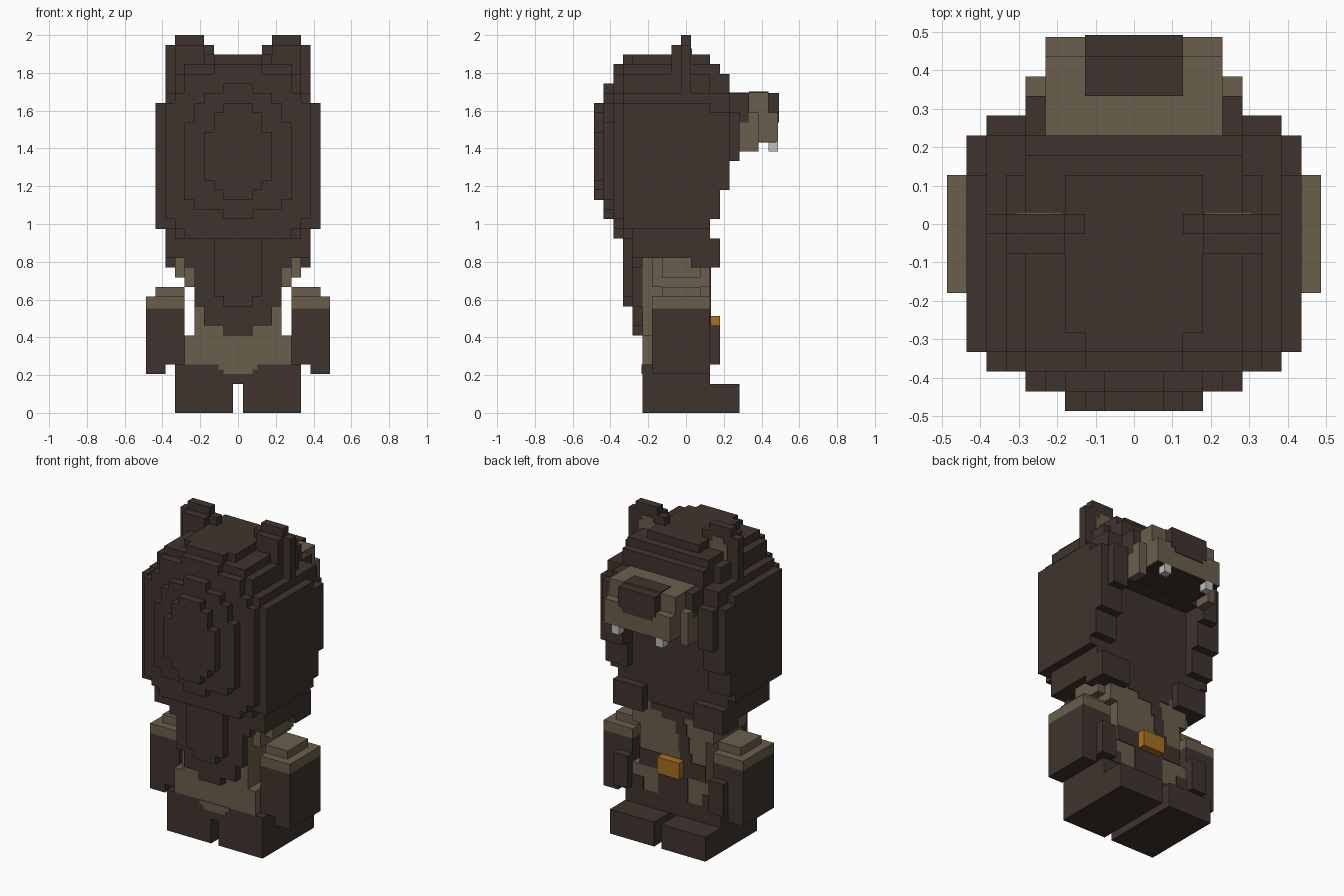
import bpy
import bmesh
from mathutils import Vector

# Remove the default cube only
default_cube = bpy.data.objects.get("Cube")
if default_cube:
    bpy.data.objects.remove(default_cube, do_unlink=True)

UNIT = 2 / 39      # size of one block
HALF_DEPTH = 9.5   # depth is counted in blocks from the -y end
THIN = 0.1         # thickness of painted plates, in blocks


def make_material(name, red, green, blue):
    material = bpy.data.materials.new(name)
    material.use_nodes = True
    colour = (red, green, blue, 1)
    material.diffuse_color = colour
    shader = material.node_tree.nodes["Principled BSDF"]
    shader.inputs["Base Color"].default_value = colour
    shader.inputs["Roughness"].default_value = 0.9
    return material


dark_fur = make_material("dark brown fur", 0.051, 0.034, 0.027)
tan_fur = make_material("tan fur", 0.147, 0.112, 0.073)
buckle_gold = make_material("orange gold", 0.38, 0.16, 0.015)
tooth_white = make_material("pale grey", 0.52, 0.52, 0.52)


def span(x0, x1, y0, y1, z0, z1):
    """One block given by its limits along each axis."""
    return [(x0, x1, y0, y1, z0, z1)]


def centred(width, y0, y1, z0, z1):
    """One block centred on the middle plane."""
    return span(-width / 2, width / 2, y0, y1, z0, z1)


def pair(x0, x1, y0, y1, z0, z1):
    """A block and its mirror image."""
    return span(x0, x1, y0, y1, z0, z1) + span(-x1, -x0, y0, y1, z0, z1)


def terrace(y0, y1, *tiers):
    """Centred blocks sharing a depth; each tier is width, bottom, top."""
    blocks = []
    for width, bottom, top in tiers:
        blocks += centred(width, y0, y1, bottom, top)
    return blocks


def build(name, material, *groups):
    """Join groups of blocks into one flat-shaded object."""
    bm = bmesh.new()
    for group in groups:
        for x0, x1, y0, y1, z0, z1 in group:
            low = Vector((x0, y0 - HALF_DEPTH, z0)) * UNIT
            high = Vector((x1, y1 - HALF_DEPTH, z1)) * UNIT
            middle, size = (low + high) / 2, high - low
            for vert in bmesh.ops.create_cube(bm, size=1)["verts"]:
                vert.co = middle + vert.co * size
    mesh = bpy.data.meshes.new(name)
    bm.to_mesh(mesh)
    bm.free()
    mesh.materials.append(material)
    part = bpy.data.objects.new(name, mesh)
    bpy.context.collection.objects.link(part)
    return part


# Hood: core, crown steps and the cheeks that frame the opening
build("hood_core", dark_fur,
      terrace(3, 12, (17, 19, 32), (15, 19, 33), (13, 18, 35), (11, 19, 36)))
build("hood_crown", dark_fur,
      centred(7, 4, 12, 36, 37),
      centred(5, 3, 12, 36, 37),
      centred(11, 3, 13, 35, 36))
build("hood_brow", dark_fur,
      terrace(12, 14, (17, 28, 31), (15, 28, 33), (11, 30, 35)))
build("hood_cheeks", dark_fur,
      pair(5.5, 8.5, 12, 13, 20, 31),
      pair(5.5, 8.5, 13, 14, 23, 31),
      pair(5.5, 7.5, 14, 15, 26, 31),
      pair(4.5, 5.5, 14, 16, 30, 33))

# Hood back: three stepped rounded terraces
build("hood_back_outer", dark_fur,
      terrace(2, 3, (15, 20, 32), (13, 19, 33), (11, 18, 35), (5, 18, 36)))
build("hood_back_middle", dark_fur,
      terrace(1, 2, (11, 22, 30), (9, 21, 32), (7, 21, 33), (3, 20, 34)))
build("hood_back_inner", dark_fur,
      terrace(0, 1, (7, 24, 29), (5, 23, 31), (3, 22, 32)))

# Hood collar with the tapering tail of fur down the back
build("hood_collar", dark_fur, centred(15, 4, 12, 16, 19))
build("collar_locks", dark_fur,
      pair(3.5, 7.5, 10, 13, 15, 18))
build("back_mane", dark_fur,
      terrace(4, 5, (11, 15, 18), (9, 11, 18), (7, 9, 18), (3, 8, 18)),
      terrace(3, 4, (5, 12, 18), (3, 11, 18)))

# Ears with tan inner plates
build("ears", dark_fur,
      pair(2.5, 7.5, 9, 10, 32, 38),
      pair(3.5, 6.5, 9, 10, 38, 39),
      pair(3.5, 6.5, 8, 9, 32, 38))
build("inner_ears", tan_fur,
      pair(3.6, 6, 10, 10 + THIN, 34, 37),
      pair(4, 5.5, 10, 10 + THIN, 37, 37.6))

# Muzzle, nose and teeth
build("muzzle", tan_fur,
      centred(9, 14, 18, 28, 33 + THIN),
      centred(9, 18, 19, 28, 31),
      pair(4.5, 5.5, 15, 17, 27, 30),
      pair(4.5, 5.5, 16, 17, 30, 31))
build("muzzle_underside", dark_fur, centred(8.8, 14, 18.8, 28 - THIN, 28))
build("nose", dark_fur,
      centred(5, 18, 19, 31, 33),
      centred(5, 16, 18, 33, 33 + 2 * THIN),
      centred(5, 19, 19 + THIN, 30.5, 33),
      centred(4, 19, 19 + THIN, 30, 30.5))
build("teeth", tooth_white, pair(2.5, 3.5, 18, 19, 27, 28))

# Torso, shoulders and hips
build("torso", tan_fur,
      centred(9, 5, 12, 8, 16),
      centred(11, 5, 12, 5, 8))
build("shoulders", tan_fur,
      pair(4.5, 6.5, 7, 11, 14, 16),
      pair(4.5, 5.5, 6, 12, 13, 16))

# Dark markings on the belly, as thin plates
build("belly_markings", dark_fur,
      span(-2.2, -0.8, 12, 12 + THIN, 11, 13),
      span(-2.6, -1, 12, 12 + THIN, 10, 11),
      span(-1.9, -0.4, 12, 12 + THIN, 13, 14.5),
      span(-1.5, 1.5, 12, 12 + THIN, 14.5, 16),
      centred(6, 12, 12 + THIN, 15.2, 16))
build("belt", dark_fur, centred(9, 12, 12 + THIN, 8, 10))
build("lower_belly_marking", dark_fur,
      centred(4, 12, 12 + THIN, 5, 8),
      pair(4, 5.5, 12, 12 + THIN, 5, 6.5))
build("belt_buckle", buckle_gold, centred(3, 12, 13, 8, 10))

# Arms: tan upper sleeves and dark paws with a thumb
build("sleeves", tan_fur,
      pair(5.5, 9.5, 6, 12, 10.8, 12),
      pair(5.5, 8.5, 7, 11, 12, 13))
build("paws", dark_fur,
      pair(5.5, 9.5, 6, 12, 5, 10.8),
      pair(7.5, 9.5, 6, 12, 4, 5),
      pair(5.5, 7.5, 12, 13, 5, 9))

# Legs and feet, with a tan dip below the back
build("hips", dark_fur, centred(13, 5, 12, 3, 5))
build("legs", dark_fur, pair(0.5, 6.5, 5, 12, 0, 3))
build("feet", dark_fur, pair(0.5, 6.5, 12, 15, 0, 3))
build("rump_patch", tan_fur,
      centred(4, 5 - THIN, 5, 4.5, 5),
      centred(3, 5 - THIN, 5, 4, 4.5))
